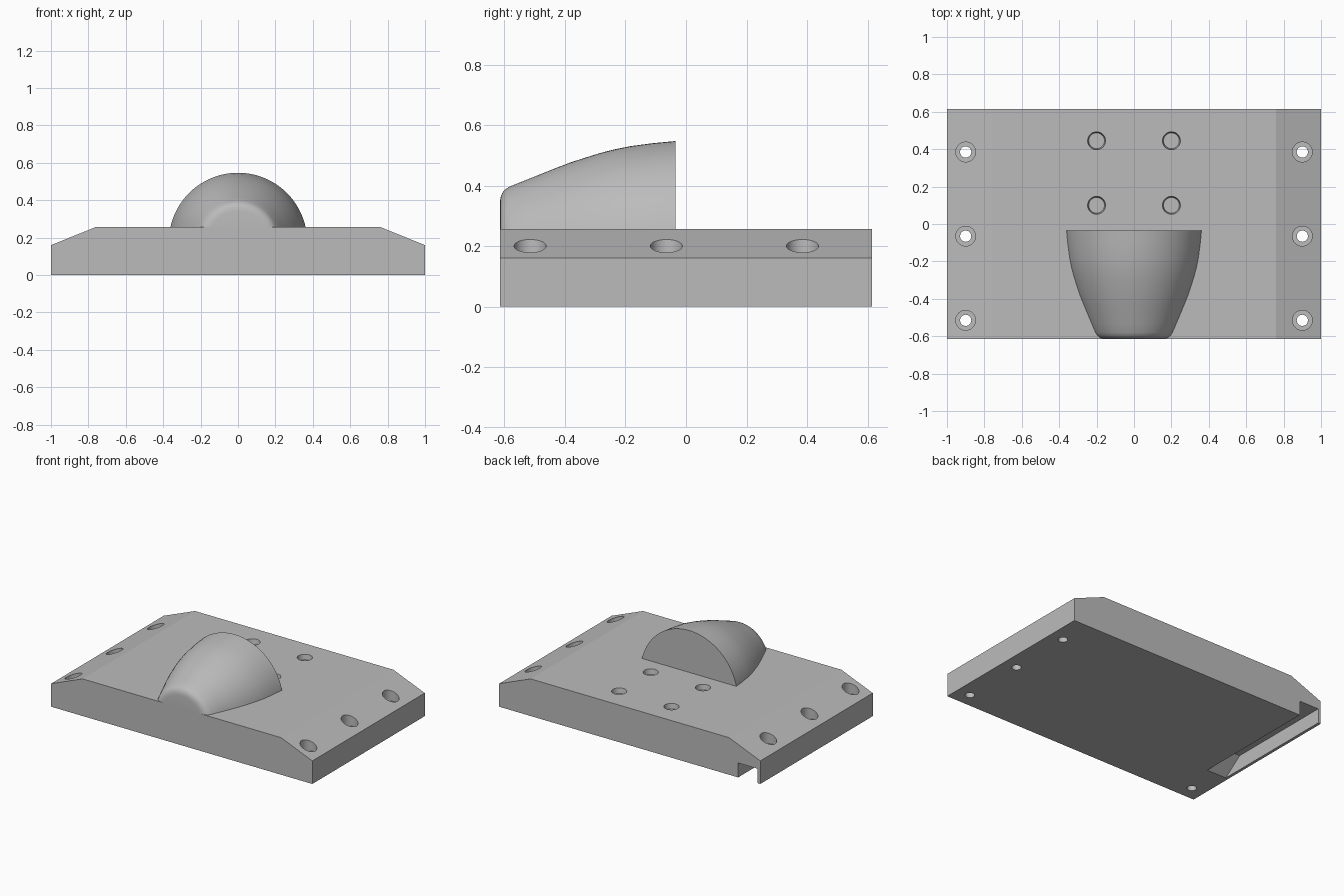
import bpy, bmesh, math
from mathutils import Vector, Matrix

old = bpy.data.objects.get("Cube")
if old:
    bpy.data.objects.remove(old)

W, D, TOP, EDGE = 1.0, 0.615, 0.257, 0.16

grey = bpy.data.materials.new("grey plastic")
grey.use_nodes = True
colour = (0.5, 0.5, 0.5, 1)
grey.diffuse_color = colour
grey.node_tree.nodes["Principled BSDF"].inputs["Base Color"].default_value = colour


def finish(name, bm):
    bmesh.ops.recalc_face_normals(bm, faces=bm.faces)
    mesh = bpy.data.meshes.new(name)
    bm.to_mesh(mesh)
    bm.free()
    mesh.materials.append(grey)
    ob = bpy.data.objects.new(name, mesh)
    bpy.context.collection.objects.link(ob)
    return ob


def prism(name, points, sweep):
    """Solid made by sweeping a flat outline along a vector."""
    bm = bmesh.new()
    face = bm.faces.new([bm.verts.new(p) for p in points])
    ext = bmesh.ops.extrude_face_region(bm, geom=[face])["geom"]
    verts = [e for e in ext if isinstance(e, bmesh.types.BMVert)]
    bmesh.ops.translate(bm, verts=verts, vec=sweep)
    return finish(name, bm)


def drill(name, x, y, z0, z1, r0, r1):
    """Vertical round cutter from z0 to z1."""
    bm = bmesh.new()
    bmesh.ops.create_cone(bm, cap_ends=True, segments=40, radius1=r0, radius2=r1,
                          depth=z1 - z0, matrix=Matrix.Translation((x, y, (z0 + z1) / 2)))
    return finish(name, bm)


# Base plate with sloped side shoulders
outline = [(-W, 0), (W, 0), (W, EDGE), (0.76, TOP), (-0.76, TOP), (-W, EDGE)]
base = prism("base_plate", [(x, -D, z) for x, z in outline], Vector((0, 2 * D, 0)))

# Cable slot under one edge, open at the back, with a ramped inner end
ramp = [(-0.28, -0.02), (-0.28, 0), (-0.145, 0.1), (D + 0.05, 0.1), (D + 0.05, -0.02)]
cutters = [prism("slot_cutter", [(-0.98, y, z) for y, z in ramp], Vector((0.15, 0, 0)))]

# Counterbored screw holes along both sides
for x in (-0.9, 0.9):
    for y in (-0.515, -0.065, 0.385):
        cutters.append(drill("bore_cutter", x, y, 0.14, 0.4, 0.053, 0.053))
        cutters.append(drill("screw_cutter", x, y, -0.1, 0.2, 0.03, 0.03))

# Shallow tapered sockets behind the hood
for x in (-0.2, 0.2):
    for y in (0.1, 0.445):
        cutters.append(drill("socket_cutter", x, y, TOP - 0.035, TOP + 0.035, 0.042, 0.054))

for cutter in cutters:
    mod = base.modifiers.new(cutter.name, 'BOOLEAN')
    mod.operation = 'DIFFERENCE'
    mod.solver = 'EXACT'
    mod.object = cutter

# Bake the cuts, then drop the cutters
bpy.context.view_layer.update()
cut = bpy.data.meshes.new_from_object(base.evaluated_get(bpy.context.evaluated_depsgraph_get()))
base.modifiers.clear()
base.data = cut
for cutter in cutters:
    bpy.data.objects.remove(cutter)

# Bullet-shaped hood: profile revolved about a low axis and trimmed at the plate
axis_z = 0.177
profile = [(-D, 0), (-D, 0.165), (-0.613, 0.183), (-0.607, 0.199), (-0.597, 0.211),
           (-0.58, 0.221), (-0.53, 0.241), (-0.48, 0.261), (-0.43, 0.281), (-0.38, 0.3),
           (-0.33, 0.316), (-0.285, 0.33), (-0.235, 0.343), (-0.185, 0.353),
           (-0.11, 0.363), (-0.035, 0.37), (-0.035, 0)]
bm = bmesh.new()
verts = [bm.verts.new((0, y, axis_z + r)) for y, r in profile]
edges = [bm.edges.new(pair) for pair in zip(verts, verts[1:])]
bmesh.ops.spin(bm, geom=verts + edges, cent=(0, 0, axis_z), axis=(0, 1, 0),
               angle=2 * math.pi, steps=72)
bmesh.ops.remove_doubles(bm, verts=bm.verts, dist=0.0002)
bmesh.ops.bisect_plane(bm, geom=bm.verts[:] + bm.edges[:] + bm.faces[:],
                       plane_co=(0, 0, TOP - 0.002), plane_no=(0, 0, 1), clear_inner=True)
bmesh.ops.holes_fill(bm, edges=[e for e in bm.edges if e.is_boundary])
hood = finish("hood", bm)

# Smooth round surfaces, keep real edges crisp
for ob in (base, hood):
    bpy.ops.object.select_all(action='DESELECT')
    ob.select_set(True)
    bpy.context.view_layer.objects.active = ob
    bpy.ops.object.shade_smooth_by_angle(angle=math.radians(20 if ob is base else 35))
